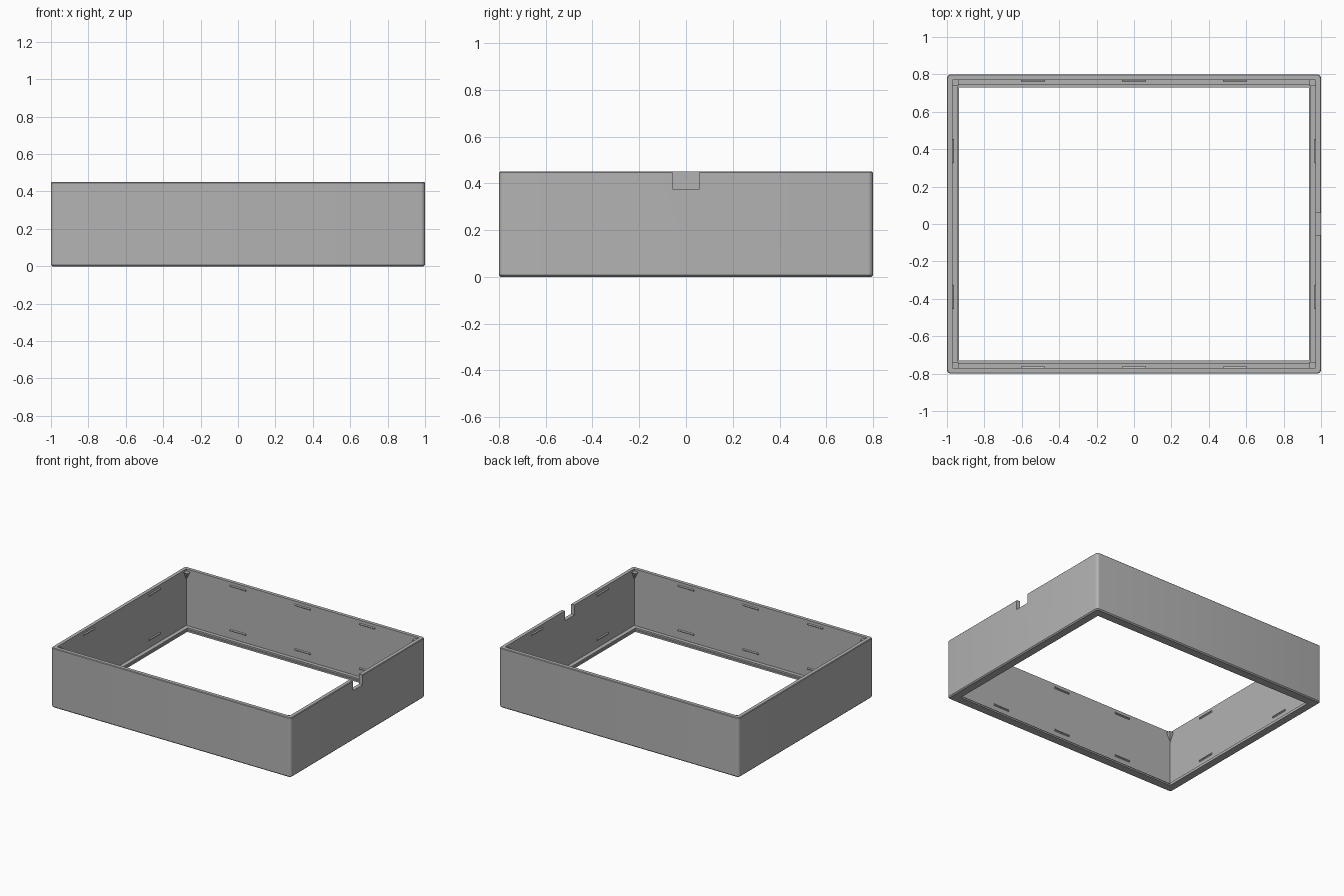
import bpy, bmesh, math
from mathutils import Matrix, Vector

cube = bpy.data.objects.get("Cube")
if cube:
    bpy.data.objects.remove(cube, do_unlink=True)

grey = bpy.data.materials.new("light_grey")
grey.use_nodes = True
GREY = (0.45, 0.45, 0.45, 1)
grey.diffuse_color = GREY
grey.node_tree.nodes["Principled BSDF"].inputs["Base Color"].default_value = GREY

WIDTH, DEPTH, HEIGHT, WALL = 1.0, 0.8, 0.45, 0.03


def finish(name, bm):
    bmesh.ops.recalc_face_normals(bm, faces=bm.faces)
    mesh = bpy.data.meshes.new(name)
    bm.to_mesh(mesh)
    bm.free()
    mesh.materials.append(grey)
    obj = bpy.data.objects.new(name, mesh)
    bpy.context.collection.objects.link(obj)
    return obj


def activate(obj):
    bpy.ops.object.select_all(action="DESELECT")
    obj.select_set(True)
    bpy.context.view_layer.objects.active = obj


def rounded_ring(bm, inset_x, inset_y, z, radius, steps=5):
    verts = []
    for corner, (sx, sy) in enumerate([(1, 1), (-1, 1), (-1, -1), (1, -1)]):
        cx = sx * (WIDTH - inset_x - radius)
        cy = sy * (DEPTH - inset_y - radius)
        for i in range(steps + 1):
            a = math.pi / 2 * (corner + i / steps)
            verts.append(bm.verts.new((cx + radius * math.cos(a), cy + radius * math.sin(a), z)))
    return verts


# Frame: a closed section carried round a rounded rectangle
# (x inset, y inset, height, corner radius)
section = [
    (0.008, 0.008, 0, 0.014), (0, 0, 0.008, 0.022),
    (0, 0, HEIGHT - 0.004, 0.022), (0.004, 0.004, HEIGHT, 0.018),
    (WALL, WALL, HEIGHT, 0), (WALL, WALL, 0.024, 0),
    (0.06, 0.058, 0.024, 0), (0.06, 0.058, 0.012, 0),
    (0.065, 0.07, 0.012, 0), (0.065, 0.07, 0, 0),
]
bm = bmesh.new()
rings = [rounded_ring(bm, *row) for row in section]
for r, ring in enumerate(rings):
    following = rings[(r + 1) % len(rings)]
    for i in range(len(ring)):
        j = (i + 1) % len(ring)
        bm.faces.new((ring[i], ring[j], following[j], following[i]))
bmesh.ops.remove_doubles(bm, verts=bm.verts, dist=1e-5)
frame = finish("frame", bm)

# Notch cut through the left wall
bm = bmesh.new()
bmesh.ops.create_cube(bm, size=1, matrix=Matrix.Translation((WIDTH - 0.01, 0, HEIGHT + 0.025))
                      @ Matrix.Diagonal((0.1, 0.115, 0.2, 1)))
cutter = finish("notch_cutter", bm)
cutter.hide_render = True
cut = frame.modifiers.new("notch", "BOOLEAN")
cut.operation = "DIFFERENCE"
cut.solver = "EXACT"
cut.object = cutter
activate(frame)
bpy.ops.object.modifier_apply(modifier="notch")
bpy.data.objects.remove(cutter, do_unlink=True)
bpy.ops.object.shade_smooth_by_angle(angle=math.radians(30))


# Snap ridges: low trapezoid bars along the inner wall faces
def ridge(name, along, inward, centre):
    bm = bmesh.new()
    ends = []
    for side, taper in ((-1, 0.004), (1, 0.004)):
        loop = []
        for out, up in ((-0.004, -0.01), (0.008, -0.003), (0.008, 0.003), (-0.004, 0.01)):
            length = 0.067 - (taper if out > 0 else 0)
            loop.append(bm.verts.new(centre + along * side * length + inward * out + Vector((0, 0, up))))
        ends.append(loop)
        bm.faces.new(loop)
    for i in range(4):
        j = (i + 1) % 4
        bm.faces.new((ends[0][i], ends[0][j], ends[1][j], ends[1][i]))
    finish(name, bm)


X, Y = Vector((1, 0, 0)), Vector((0, 1, 0))
for level, z in (("lower", 0.085), ("upper", 0.42)):
    for s, front_back, sides in ((-1, "front", "right"), (1, "back", "left")):
        for x in (-0.54, 0, 0.54):
            ridge(f"{front_back}_{level}_ridge", X, -s * Y, Vector((x, s * (DEPTH - WALL), z)))
        for y in (-0.39, 0.39):
            ridge(f"{sides}_{level}_ridge", Y, -s * X, Vector((s * (WIDTH - WALL), y, z)))

# Corner gussets: square on top, tapering down into each inner corner
for sx in (-1, 1):
    for sy in (-1, 1):
        bm = bmesh.new()
        x0, y0 = sx * (WIDTH - WALL + 0.003), sy * (DEPTH - WALL + 0.003)
        x1, y1 = x0 - sx * 0.036, y0 - sy * 0.036
        top = [bm.verts.new((x, y, 0.435)) for x, y in ((x0, y0), (x1, y0), (x1, y1), (x0, y1))]
        tip = bm.verts.new((x0, y0, 0.365))
        bm.faces.new(top)
        for i in (1, 2):
            bm.faces.new((top[i], top[i + 1], tip))
        bm.faces.new((top[0], top[1], tip))
        bm.faces.new((top[3], top[0], tip))
        finish("corner_gusset", bm)
